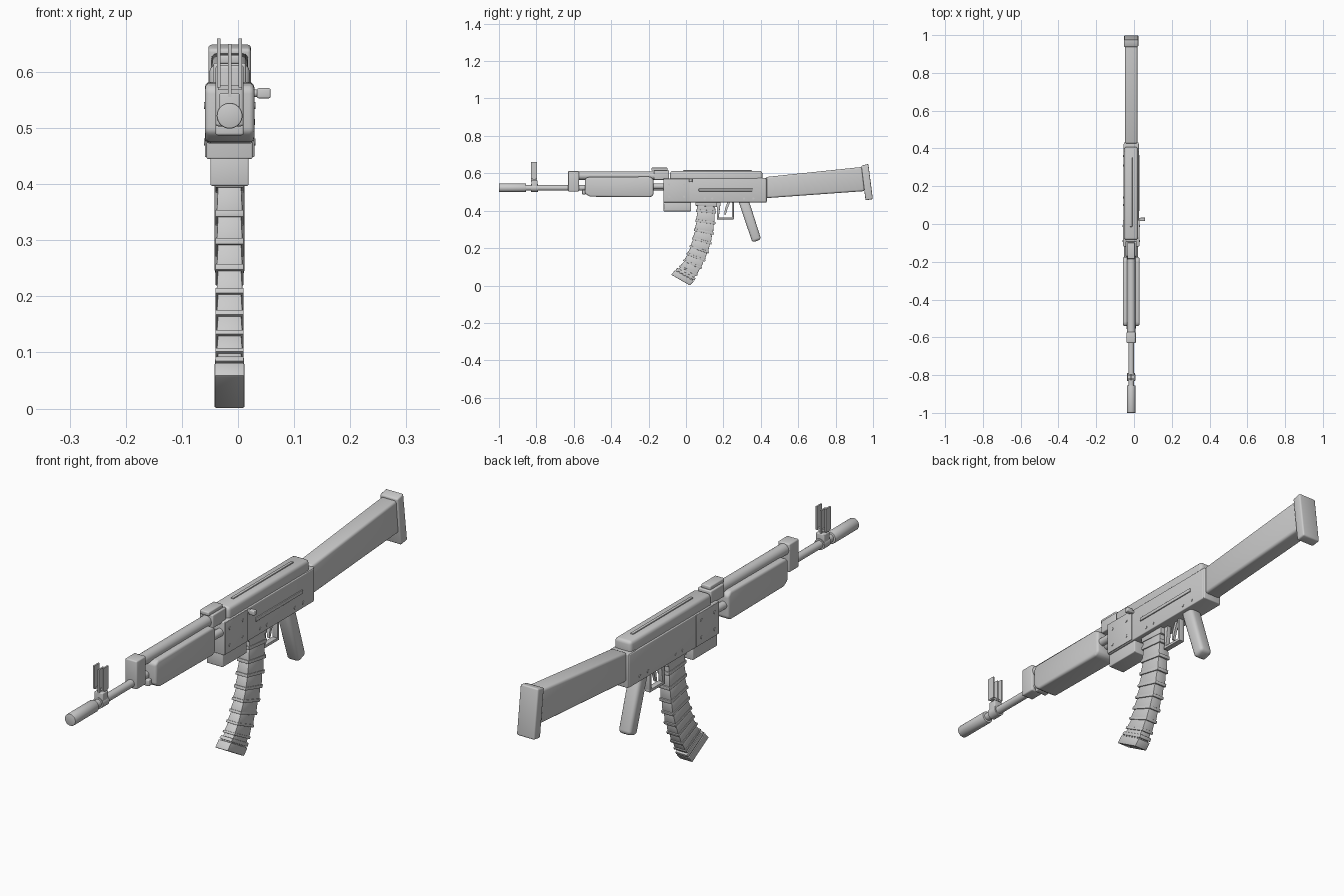
import bpy, bmesh, math
from mathutils import Vector, Matrix

CX = -0.015  # centre plane of the body
grey = bpy.data.materials.new("light_grey")
grey.diffuse_color = (0.6, 0.6, 0.6, 1)


def finish(name, bm, bevel=0.0, segs=3):
    bmesh.ops.recalc_face_normals(bm, faces=bm.faces[:])
    if bevel:
        sharp = [e for e in bm.edges if e.calc_face_angle(0) > 0.5]
        bmesh.ops.bevel(bm, geom=sharp, offset=bevel, segments=segs,
                        profile=0.5, affect='EDGES', clamp_overlap=True)
    me = bpy.data.meshes.new(name)
    bm.to_mesh(me)
    bm.free()
    me.materials.append(grey)
    ob = bpy.data.objects.new(name, me)
    bpy.context.collection.objects.link(ob)
    bpy.context.view_layer.objects.active = ob
    ob.select_set(True)
    bpy.ops.object.shade_smooth_by_angle(angle=math.radians(35))
    ob.select_set(False)
    return ob


def plate(name, pts, half, bevel=0.0, cx=CX, segs=3):
    """Side profile of (y, z) points given thickness across x."""
    bm = bmesh.new()
    f = bm.faces.new([bm.verts.new((cx - half, y, z)) for y, z in pts])
    r = bmesh.ops.extrude_face_region(bm, geom=[f])
    for v in r["geom"]:
        if isinstance(v, bmesh.types.BMVert):
            v.co.x = cx + half
    return finish(name, bm, bevel, segs)


def box(name, y0, y1, z0, z1, half, bevel=0.0, cx=CX, segs=3):
    return plate(name, [(y0, z0), (y1, z0), (y1, z1), (y0, z1)], half, bevel, cx, segs)


def rod(name, a, b, r, sides=24, bevel=0.0):
    a, b = Vector(a), Vector(b)
    d = b - a
    m = Matrix.Translation((a + b) / 2) @ d.to_track_quat('Z', 'Y').to_matrix().to_4x4()
    bm = bmesh.new()
    bmesh.ops.create_cone(bm, cap_ends=True, segments=sides, radius1=r, radius2=r,
                          depth=d.length, matrix=m)
    return finish(name, bm, bevel, 2)


# Barrel, muzzle and upper tube
rod("barrel", (CX, -0.87, 0.522), (CX, -0.11, 0.522), 0.015)
rod("muzzle", (CX, -1.0, 0.522), (CX, -0.855, 0.522), 0.023, 32, 0.003)
rod("upper_tube", (CX, -0.58, 0.587), (CX, -0.16, 0.587), 0.022)

# Front sight: collar, pedestal and three blades
rod("front_sight_collar", (CX, -0.83, 0.522), (CX, -0.79, 0.522), 0.021)
box("front_sight_base", -0.827, -0.793, 0.51, 0.562, 0.018, 0.003)
for i, (dx, top) in enumerate([(-0.019, 0.66), (0, 0.65), (0.019, 0.66)]):
    box(f"front_sight_blade_{i}", -0.828, -0.797, 0.555 if dx == 0 else 0.572,
        top, 0.003, cx=CX + dx)
box("front_sight_crossbar", -0.82, -0.802, 0.568, 0.577, 0.021)

# Tube block and handguard
box("tube_block", -0.63, -0.572, 0.503, 0.612, 0.025, 0.005)
plate("handguard", [(-0.54, 0.492), (-0.515, 0.475), (-0.19, 0.472), (-0.174, 0.484),
                    (-0.174, 0.568), (-0.19, 0.582), (-0.525, 0.58), (-0.54, 0.57)], 0.044, 0.014)
box("handguard_cap", -0.556, -0.535, 0.487, 0.512, 0.025, 0.004)
for s in (-1, 1):
    rod("handguard_pin", (CX + s * 0.022, -0.18, 0.53), (CX + s * 0.022, -0.115, 0.53), 0.015)

# Rear sight
box("rear_sight_block", -0.172, -0.09, 0.565, 0.616, 0.029, 0.004)
box("rear_sight_leaf", -0.185, -0.098, 0.614, 0.63, 0.02, 0.004)

# Receiver and its top cover
box("receiver", -0.12, 0.425, 0.445, 0.572, 0.041, 0.003)
box("top_cover", -0.085, 0.408, 0.545, 0.613, 0.036, 0.013)
box("cover_rib", -0.015, 0.352, 0.61, 0.617, 0.006, 0.002)
box("receiver_tail", 0.38, 0.432, 0.445, 0.575, 0.039, 0.004)
box("lower_front_block", -0.12, 0.027, 0.397, 0.447, 0.034, 0.003)
box("front_side_plate", -0.117, 0.02, 0.448, 0.571, 0.044, 0.001)
for s in (-1, 1):
    for y, z in [(-0.09, 0.475), (-0.09, 0.54), (-0.01, 0.475), (-0.01, 0.54),
                 (0.1, 0.465), (0.14, 0.465), (0.31, 0.465), (0.36, 0.465)]:
        x = 0.044 if y < 0.02 else 0.041
        rod("rivet", (CX + s * (x - 0.003), y, z), (CX + s * (x + 0.002), y, z), 0.006, 12)
box("side_rib", 0.068, 0.355, 0.504, 0.518, 0.003, 0.002, cx=CX + 0.042)

# Charging handle
rod("charging_handle", (0.015, 0.025, 0.562), (0.052, 0.025, 0.562), 0.007, 16)
box("charging_knob", 0.016, 0.034, 0.553, 0.571, 0.012, 0.003, cx=0.046)

# Stock and butt plate
plate("stock", [(0.425, 0.467), (0.955, 0.505), (0.943, 0.634), (0.425, 0.58)][::1], 0.033, 0.01)
plate("butt_plate", [(0.96, 0.456), (0.999, 0.462), (0.975, 0.65), (0.937, 0.641)], 0.038, 0.006)

# Grip
plate("grip", [(0.355, 0.23), (0.402, 0.247), (0.337, 0.452), (0.28, 0.452)], 0.027, 0.014)

# Trigger, guard and catch
box("guard_bottom", 0.165, 0.256, 0.354, 0.365, 0.011, 0.002)
box("guard_rear", 0.245, 0.256, 0.36, 0.447, 0.011, 0.002)
plate("trigger", [(0.222, 0.447), (0.208, 0.41), (0.205, 0.378), (0.212, 0.378),
                  (0.222, 0.41), (0.236, 0.447)], 0.005)
plate("magazine_catch", [(0.165, 0.447), (0.165, 0.354), (0.174, 0.354), (0.186, 0.447)], 0.009, 0.002)

# Curved magazine: flared segments with a rib at every joint
P = [Vector((0.108, 0.45)), Vector((0.112, 0.27)), Vector((0.06, 0.13)), Vector((-0.012, 0.048))]


def curve(t):
    p = sum((w * q for w, q in zip(((1-t)**3, 3*t*(1-t)**2, 3*t*t*(1-t), t**3), P)), Vector((0, 0)))
    lean = math.radians(2 + 28 * min(1, t * 1.05))
    return p, Vector((math.cos(lean), -math.sin(lean)))


def slab(name, t0, t1, hy0, hy1, hx0, hx1, bevel=0.0):
    bm = bmesh.new()
    rings = []
    for t, hy, hx in ((t0, hy0, hx0), (t1, hy1, hx1)):
        p, across = curve(t)
        rings.append([bm.verts.new((CX + sx * hx, *(p + across * sy * hy)))
                      for sx, sy in ((-1, -1), (1, -1), (1, 1), (-1, 1))])
    for a in range(4):
        b = (a + 1) % 4
        bm.faces.new((rings[0][a], rings[0][b], rings[1][b], rings[1][a]))
    bm.faces.new(rings[0])
    bm.faces.new(rings[1])
    return finish(name, bm, bevel, 2)


N = 9
for i in range(N):
    t0, t1 = i / N, (i + 1) / N
    slab("magazine_segment", t0, t1, 0.046, 0.051, 0.021, 0.0235, 0.002)
    if i < N - 1:
        slab("magazine_rib", t1 - 0.022, t1 + 0.004, 0.054, 0.054, 0.025, 0.025, 0.001)
slab("magazine_collar", 0.0, 0.05, 0.057, 0.057, 0.024, 0.024, 0.002)
slab("magazine_lower_rim", 0.93, 0.97, 0.056, 0.058, 0.025, 0.026, 0.002)
slab("magazine_floor", 0.98, 1.08, 0.058, 0.058, 0.027, 0.027, 0.003)
